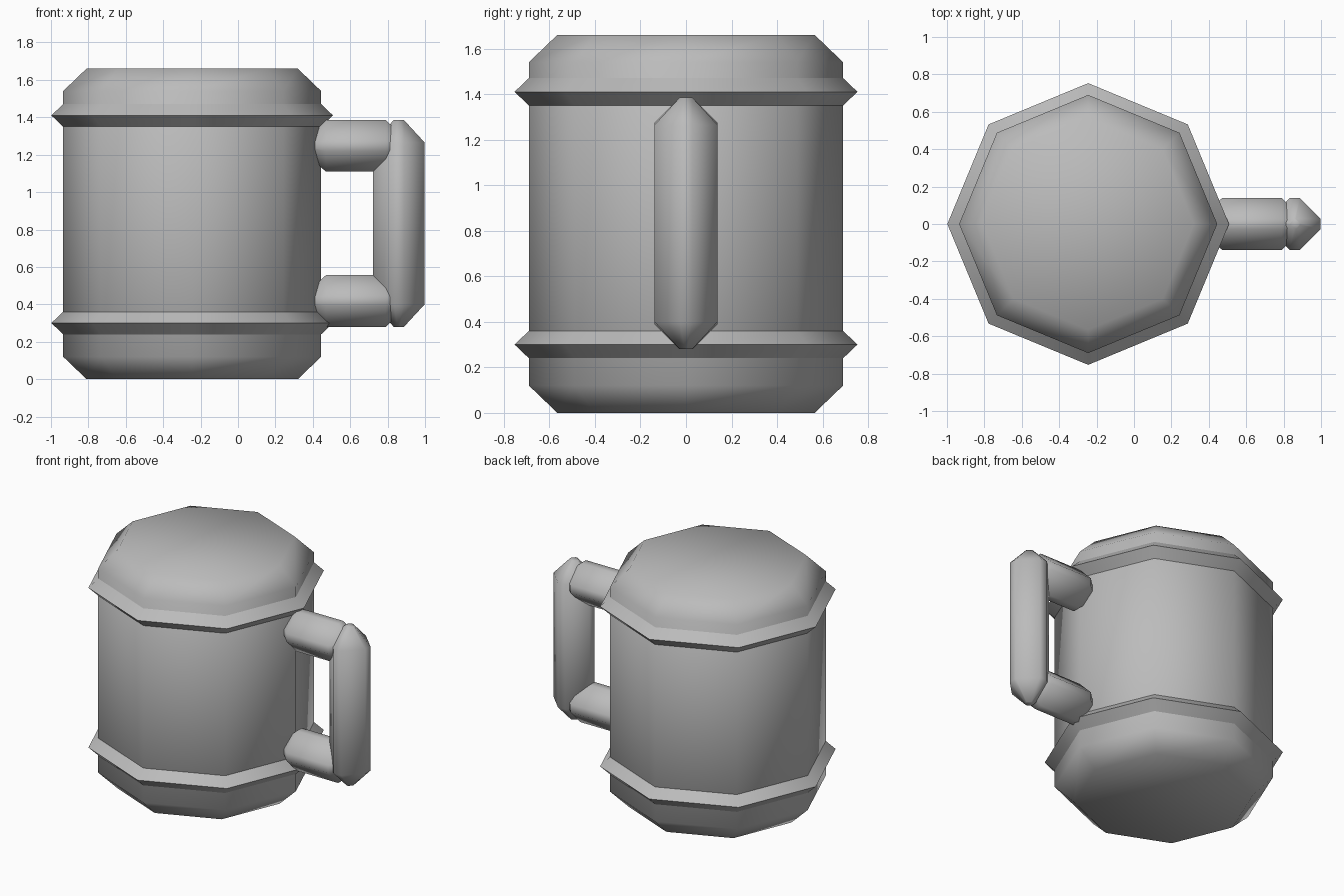
import bpy, bmesh
from math import cos, sin, pi, radians
from mathutils import Matrix, Vector

if "Cube" in bpy.data.objects:
    bpy.data.objects.remove(bpy.data.objects["Cube"], do_unlink=True)

grey = bpy.data.materials.new("mid_grey")
grey.use_nodes = True
grey.diffuse_color = (0.5, 0.5, 0.5, 1)
grey.node_tree.nodes["Principled BSDF"].inputs["Base Color"].default_value = (0.5, 0.5, 0.5, 1)

MUG_X = -0.245
BODY_R = 0.69
OCTAGON = [(cos(i * pi / 4), sin(i * pi / 4)) for i in range(8)]


def loft(name, section, levels, matrix, closed=False, sharp=None):
    """Scale a cross-section through (scale, height) levels and skin it."""
    bm = bmesh.new()
    rings = [[bm.verts.new((x * s, y * s, z)) for x, y in section] for s, z in levels]
    n = len(section)
    pairs = list(zip(rings, rings[1:]))
    if closed:
        pairs.append((rings[-1], rings[0]))
    else:
        bm.faces.new(rings[0][::-1])
        bm.faces.new(rings[-1])
    for low, high in pairs:
        for i in range(n):
            j = (i + 1) % n
            bm.faces.new((low[i], low[j], high[j], high[i]))
    bmesh.ops.recalc_face_normals(bm, faces=bm.faces[:])
    mesh = bpy.data.meshes.new(name)
    bm.to_mesh(mesh)
    bm.free()
    mesh.transform(matrix)
    mesh.materials.append(grey)
    obj = bpy.data.objects.new(name, mesh)
    bpy.context.collection.objects.link(obj)
    mesh.shade_smooth()
    if sharp:
        bpy.ops.object.select_all(action='DESELECT')
        obj.select_set(True)
        bpy.context.view_layer.objects.active = obj
        bpy.ops.object.shade_smooth_by_angle(angle=radians(sharp))
    return obj


# Octagonal body with chamfered top and bottom
loft("mug_body", OCTAGON,
     [(0.565, 0), (BODY_R, 0.12), (BODY_R, 1.54), (0.565, 1.66)],
     Matrix.Translation((MUG_X, 0, 0)))

# Diamond-section bands around the body
for name, z in (("lower_band", 0.30), ("upper_band", 1.41)):
    loft(name, OCTAGON,
         [(BODY_R, -0.06), (BODY_R + 0.063, 0), (BODY_R, 0.06), (BODY_R - 0.06, 0)],
         Matrix.Translation((MUG_X, 0, z)), closed=True, sharp=50)

# Handle bars: diamond section with clipped corners and pyramid ends
R, FLAT, TIP = 0.138, 0.028, 0.12
DIAMOND = [(R, -FLAT), (R, FLAT), (FLAT, R), (-FLAT, R),
           (-R, FLAT), (-R, -FLAT), (-FLAT, -R), (FLAT, -R)]


def handle_bar(name, start, end):
    start, end = Vector(start), Vector(end)
    length = (end - start).length
    turn = (end - start).to_track_quat('Z', 'Y').to_matrix().to_4x4()
    loft(name, DIAMOND,
         [(0.2, 0), (1, TIP), (1, length - TIP), (0.2, length)],
         Matrix.Translation(start) @ turn)


handle_bar("handle_grip", (0.86, 0, 0.28), (0.86, 0, 1.385))
for name, z in (("lower_handle_post", 0.418), ("upper_handle_post", 1.247)):
    handle_bar(name, (0.35, 0, z), (0.91, 0, z))
